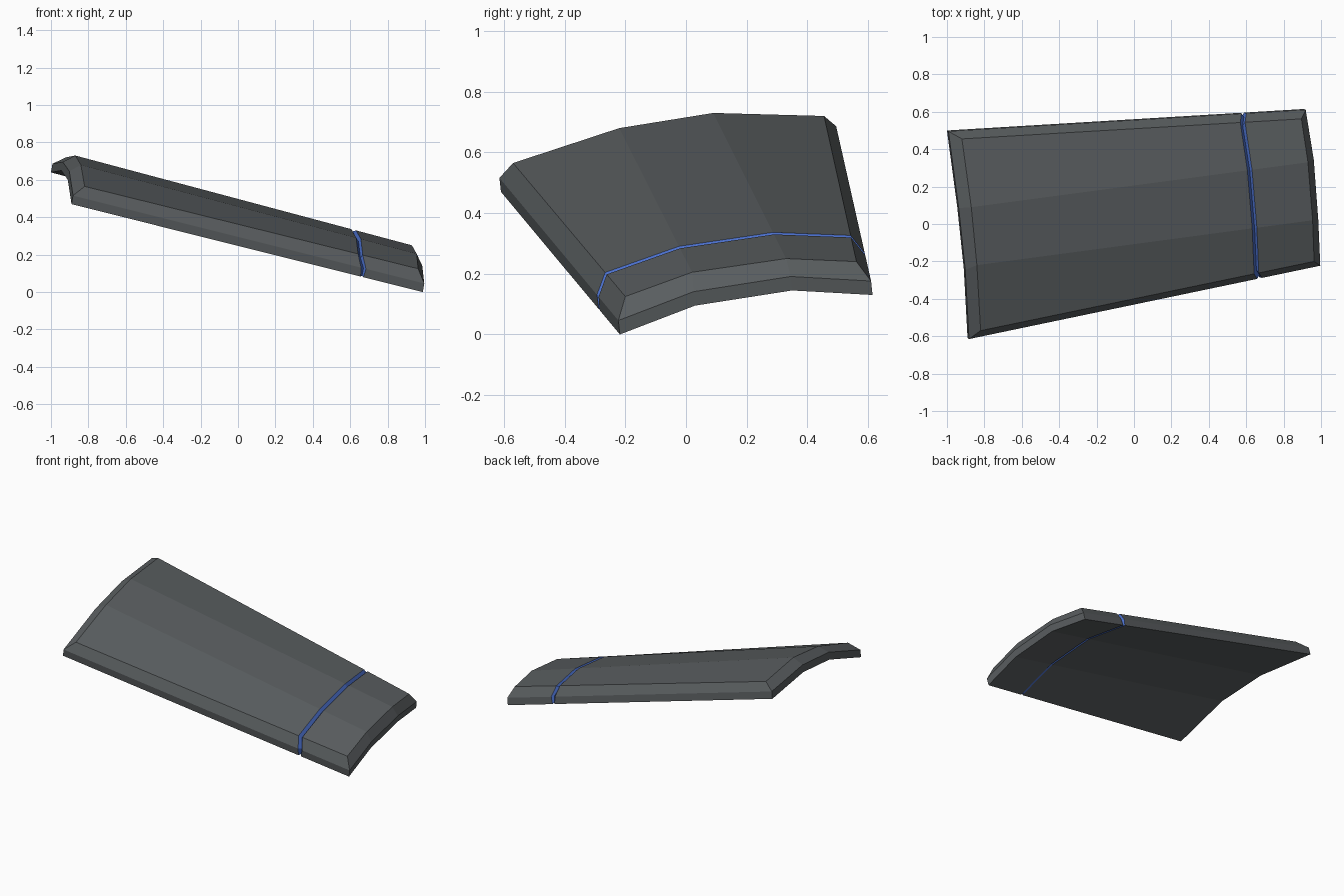
import bpy
import bmesh
from mathutils import Vector

cube = bpy.data.objects.get("Cube")
if cube:
    bpy.data.objects.remove(cube, do_unlink=True)


def make_material(name, colour):
    material = bpy.data.materials.new(name)
    material.use_nodes = True
    material.diffuse_color = (*colour, 1)
    shader = material.node_tree.nodes["Principled BSDF"]
    shader.inputs["Base Color"].default_value = (*colour, 1)
    shader.inputs["Roughness"].default_value = 0.7
    return material


grey = make_material("dark grey", (0.1, 0.11, 0.115))
blue = make_material("groove blue", (0.07, 0.16, 0.6))

# Arched end profiles, listed from the front edge to the back edge
under_high = [(-0.89, -0.61, 0.47), (-0.91, -0.24, 0.60), (-0.945, 0.09, 0.65), (-1, 0.5, 0.64)]
under_low = [(0.988, -0.218, 0), (0.977, 0.03, 0.095), (0.953, 0.35, 0.145), (0.91, 0.615, 0.13)]
top_high = [(-0.82, -0.57, 0.565), (-0.84, -0.22, 0.68), (-0.87, 0.09, 0.73), (-0.92, 0.455, 0.72)]
top_low = [(0.963, -0.2, 0.125), (0.955, 0.02, 0.205), (0.93, 0.33, 0.25), (0.895, 0.562, 0.24)]
rim_offset = Vector((0.008, -0.005, 0.046))
rim_high = [Vector(p) + rim_offset for p in under_high]
rim_low = [Vector(p) + rim_offset for p in under_low]

GROOVE = 0.827
DEPTH = 0.018
ACROSS = len(under_high)
STATIONS = 5
MIDDLE = STATIONS // 2

bm = bmesh.new()


def layer(high, low, half_width, lift):
    """Grid of vertices along the panel, sunk inward at the groove's middle."""
    grid = []
    for s, t in enumerate((0, GROOVE - half_width, GROOVE, GROOVE + half_width, 1)):
        row = []
        for k in range(ACROSS):
            point = Vector(high[k]).lerp(Vector(low[k]), t)
            if s == MIDDLE:
                point.z += lift
                point.y += DEPTH if k == 0 else -DEPTH if k == ACROSS - 1 else 0
            row.append(point)
        grid.append(row)
    return grid


def add_vertices(grid, whole):
    # The rim only needs its outline
    return [[bm.verts.new(p) if whole or s in (0, STATIONS - 1) or k in (0, ACROSS - 1) else None
             for k, p in enumerate(row)] for s, row in enumerate(grid)]


under = add_vertices(layer(under_high, under_low, 0.004, DEPTH / 3), True)
rim = add_vertices(layer(rim_high, rim_low, 0.007, 0), False)
top = add_vertices(layer(top_high, top_low, 0.007, -DEPTH), True)


def add_face(corners, in_groove=False):
    face = bm.faces.new(corners)
    face.material_index = int(in_groove)


# Upper and lower skins
for grid in (under, top):
    for s in range(STATIONS - 1):
        for k in range(ACROSS - 1):
            add_face((grid[s][k], grid[s + 1][k], grid[s + 1][k + 1], grid[s][k + 1]),
                     s in (MIDDLE - 1, MIDDLE))

# Side walls and sloping bevels
for lower, upper in ((under, rim), (rim, top)):
    for k in (0, ACROSS - 1):
        for s in range(STATIONS - 1):
            add_face((lower[s][k], lower[s + 1][k], upper[s + 1][k], upper[s][k]),
                     s in (MIDDLE - 1, MIDDLE))
    for s in (0, STATIONS - 1):
        for k in range(ACROSS - 1):
            add_face((lower[s][k], lower[s][k + 1], upper[s][k + 1], upper[s][k]))

bmesh.ops.recalc_face_normals(bm, faces=bm.faces[:])
mesh = bpy.data.meshes.new("curved_panel")
bm.to_mesh(mesh)
bm.free()
mesh.materials.append(grey)
mesh.materials.append(blue)
panel = bpy.data.objects.new("curved_panel", mesh)
bpy.context.collection.objects.link(panel)
